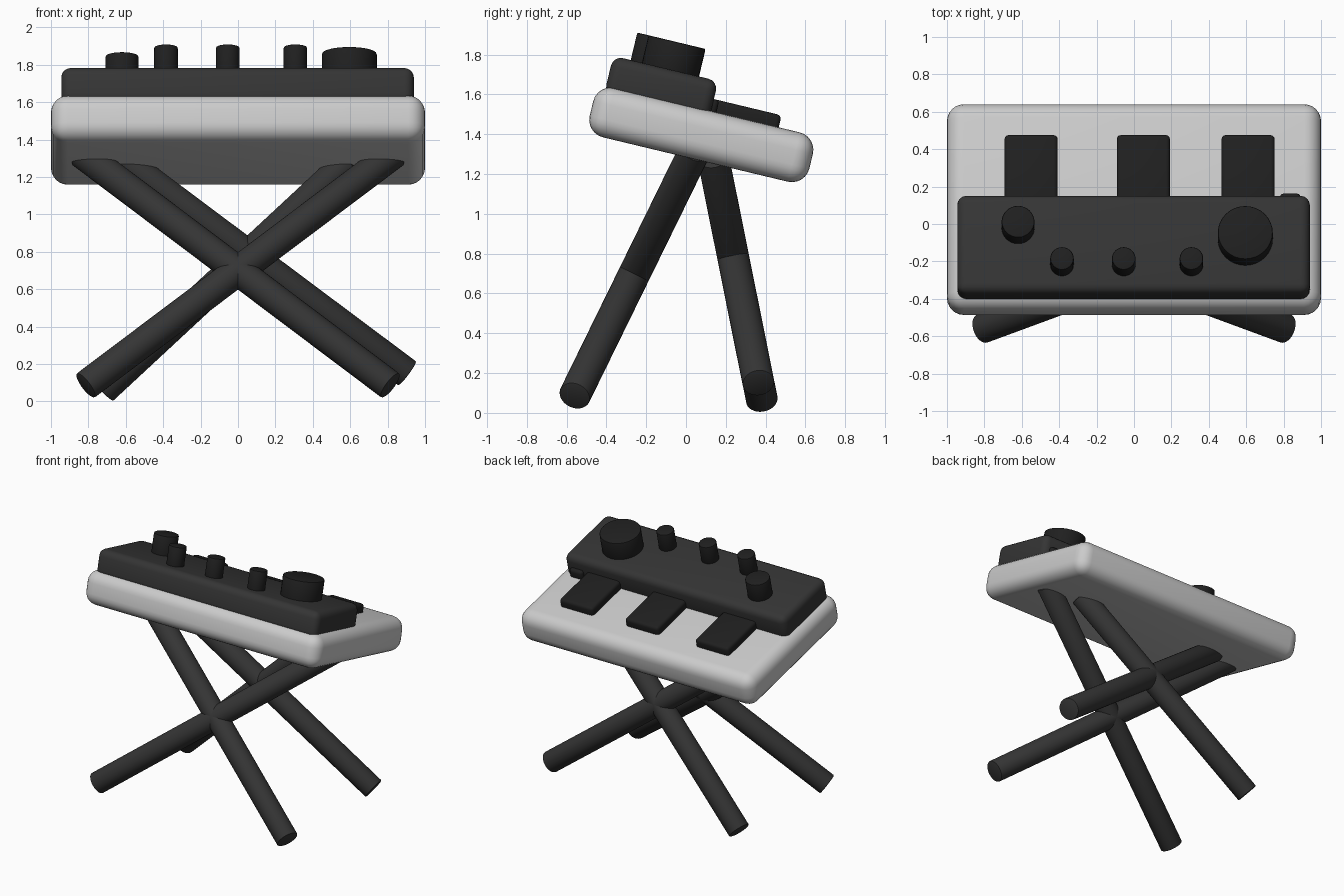
import bpy, math
from mathutils import Vector, Matrix

if "Cube" in bpy.data.objects:
    bpy.data.objects.remove(bpy.data.objects["Cube"])

# Tilted frame shared by body, panel, keys and knobs
TILT = Matrix.Translation((0, 0.075, 1.40)) @ Matrix.Rotation(math.radians(-13.5), 4, 'X')


def material(name, v):
    m = bpy.data.materials.new(name)
    m.diffuse_color = (v, v, v, 1)
    m.use_nodes = True
    m.node_tree.nodes["Principled BSDF"].inputs["Base Color"].default_value = m.diffuse_color
    return m


DARK = material("dark_grey", 0.035)
BLACK = material("black", 0.014)


def finish(ob, name, mat, bevel, segments):
    ob.name = name
    if mat:
        ob.data.materials.append(mat)
    if bevel:
        b = ob.modifiers.new("bevel", 'BEVEL')
        b.width, b.segments, b.limit_method = bevel, segments, 'ANGLE'
        b.angle_limit = math.radians(40)
        bpy.ops.object.modifier_apply(modifier="bevel")
    bpy.ops.object.shade_smooth_by_angle(angle=math.radians(40))


def box(name, x, y, z, mat, bevel, segments=4):
    """Box given by (min, max) ranges in the tilted frame."""
    bpy.ops.mesh.primitive_cube_add(size=1)
    ob = bpy.context.object
    size = Matrix.Diagonal([r[1] - r[0] for r in (x, y, z)] + [1])
    ob.data.transform(size)
    mid = Matrix.Translation([(r[0] + r[1]) / 2 for r in (x, y, z)])
    ob.matrix_world = TILT @ mid
    finish(ob, name, mat, bevel, segments)


def rod(name, a, b, r, mat, bevel=0.0):
    """Cylinder from point a to point b."""
    a, b = Vector(a), Vector(b)
    bpy.ops.mesh.primitive_cylinder_add(vertices=32, radius=r, depth=(b - a).length)
    ob = bpy.context.object
    rot = (b - a).to_track_quat('Z', 'Y').to_matrix().to_4x4()
    ob.matrix_world = Matrix.Translation((a + b) / 2) @ rot
    finish(ob, name, mat, bevel, 2)


# Keyboard body and raised control panel
box("body", (-1, 1), (-0.565, 0.57), (-0.13, 0.125), None, 0.09, 6)
box("control_panel", (-0.945, 0.94), (-0.52, 0.022), (0.08, 0.28), DARK, 0.05)

# Black keys, with a small stub showing at the panel corner
for i, x in enumerate((-0.55, 0.05, 0.61)):
    box(f"black_key_{i + 1}", (x - 0.142, x + 0.142), (-0.06, 0.372), (0.09, 0.187), BLACK, 0.022, 3)
box("key_stub", (0.78, 0.89), (-0.1, 0.05), (0.1, 0.187), BLACK, 0.02, 3)

# Knobs: x, distance along panel, radius
for i, (x, y, r) in enumerate([(-0.62, -0.165, 0.088), (-0.385, -0.367, 0.063),
                               (-0.055, -0.367, 0.063), (0.307, -0.367, 0.063),
                               (0.595, -0.225, 0.147)]):
    rod(f"knob_{i + 1}", TILT @ Vector((x, y, 0.25)), TILT @ Vector((x, y, 0.422)), r, BLACK, 0.008)

# Crossed stand legs, front pair mirrored
for side, s in (("left", -1), ("right", 1)):
    rod(f"front_leg_{side}", (s * 0.815, -0.56, 0.085), (-s * 0.84, 0.05, 1.33), 0.08, DARK, 0.006)
rod("back_leg_right", (0.905, 0.364, 0.15), (-0.62, 0.135, 1.29), 0.08, DARK, 0.006)
rod("back_leg_left", (-0.722, 0.382, 0.062), (0.60, 0.135, 1.29), 0.08, DARK, 0.006)
